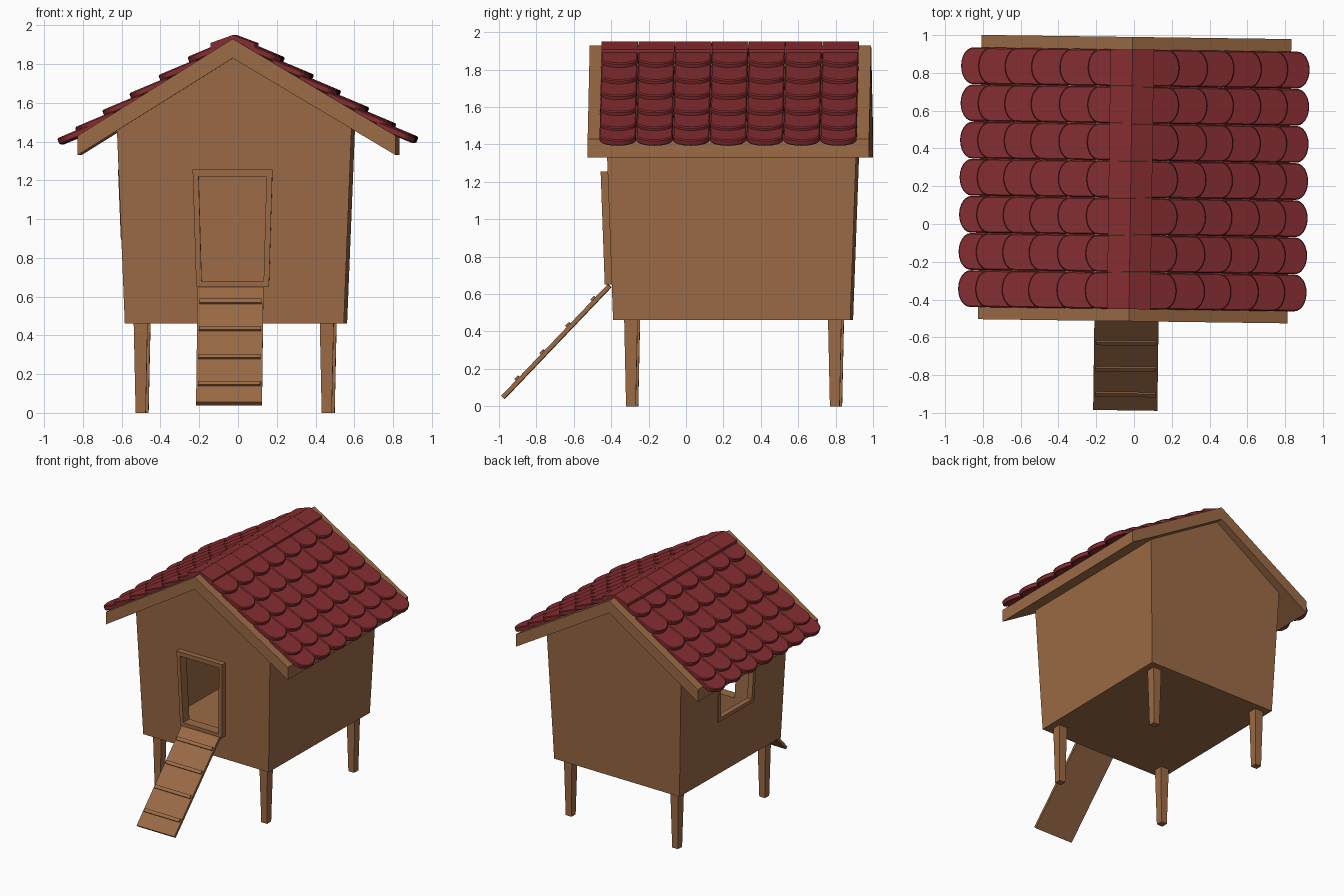
import bpy, bmesh, math
from mathutils import Vector

if "Cube" in bpy.data.objects:
    bpy.data.objects.remove(bpy.data.objects["Cube"])

TURN = -0.0135          # the whole coop sits slightly turned
CX, CY = -0.014, 0.2515  # centre of the house
APEX = -0.02            # ridge position

def material(name, col):
    m = bpy.data.materials.new(name)
    m.diffuse_color = (*col, 1)
    m.use_nodes = True
    m.node_tree.nodes["Principled BSDF"].inputs["Base Color"].default_value = m.diffuse_color
    return m

WOOD = material("warm wood", (0.33, 0.145, 0.06))
RED = material("red clay tile", (0.235, 0.026, 0.03))

def finish(name, bm, mat):
    bmesh.ops.recalc_face_normals(bm, faces=bm.faces)
    me = bpy.data.meshes.new(name)
    bm.to_mesh(me)
    bm.free()
    ob = bpy.data.objects.new(name, me)
    bpy.context.collection.objects.link(ob)
    me.materials.append(mat)
    ob.rotation_euler.z = TURN
    return ob

def loft(bm, a, b):
    """Closed solid between two matching outlines."""
    va, vb = [bm.verts.new(p) for p in a], [bm.verts.new(p) for p in b]
    n = len(a)
    bm.faces.new(va)
    bm.faces.new(vb[::-1])
    for i in range(n):
        j = (i + 1) % n
        bm.faces.new((va[i], va[j], vb[j], vb[i]))

def prism(bm, pts, f, d0, d1):
    loft(bm, [f(p[0], p[1], d0) for p in pts], [f(p[0], p[1], d1) for p in pts])

def ring(bm, outer, inner, f, d0, d1):
    """Four-sided frame with a hole."""
    loops = [[bm.verts.new(f(a, z, d)) for a, z in pts]
             for pts, d in ((outer, d0), (outer, d1), (inner, d1), (inner, d0))]
    for k in range(4):
        p, q = loops[k], loops[(k + 1) % 4]
        for i in range(4):
            j = (i + 1) % 4
            bm.faces.new((p[i], p[j], q[j], q[i]))

# Mappings onto the sloping front wall, the sloping left wall and the xz plane
def front(x, z, d):
    return Vector((x, CY - 0.634 - 0.036 * (z - 0.46) - d, z))

def left(y, z, d):
    return Vector((CX - 0.565 - 0.04 * (z - 0.46) - d, y, z))

def along_y(x, z, y):
    return Vector((x, y, z))

def trapezoid(c, hb, ht, z0, z1):
    return [(c - hb, z0), (c + hb, z0), (c + ht, z1), (c - ht, z1)]

# House shell: outer form, hollowed, with door and window openings
def house(name, t):
    bm = bmesh.new()
    def rect(z):
        hx, hy = 0.565 + 0.04 * (z - 0.46) - t, 0.634 + 0.036 * (z - 0.46) - t
        return [bm.verts.new((CX + a * hx, CY + b * hy, z))
                for a, b in ((-1, -1), (1, -1), (1, 1), (-1, 1))]
    lo, hi = rect(0.46 + t), rect(1.465 - t * 0.6)
    zr = 1.845 - t * 1.2
    hy = 0.634 + 0.036 * (zr - 0.46) - t
    r0, r1 = bm.verts.new((APEX, CY - hy, zr)), bm.verts.new((APEX, CY + hy, zr))
    bm.faces.new(lo)
    for i in range(4):
        j = (i + 1) % 4
        bm.faces.new((lo[i], lo[j], hi[j], hi[i]))
    bm.faces.new((hi[0], hi[1], r0))
    bm.faces.new((hi[2], hi[3], r1))
    bm.faces.new((hi[1], hi[2], r1, r0))
    bm.faces.new((hi[3], hi[0], r0, r1))
    return finish(name, bm, WOOD)

def cutter(name, pts, f):
    bm = bmesh.new()
    prism(bm, pts, f, -0.15, 0.15)
    return finish(name, bm, WOOD)

door_out = trapezoid(-0.022, 0.1875, 0.206, 0.65, 1.255)
door_in = trapezoid(-0.022, 0.16, 0.175, 0.68, 1.22)
win_out = trapezoid(0.21, 0.225, 0.235, 0.895, 1.255)
win_in = trapezoid(0.21, 0.195, 0.205, 0.925, 1.225)

body = house("house_walls", 0.0)
for cut in (house("hollow_cutter", 0.035),
            cutter("door_cutter", door_in, front),
            cutter("window_cutter", win_in, left)):
    mod = body.modifiers.new("cut", 'BOOLEAN')
    mod.operation, mod.object, mod.solver = 'DIFFERENCE', cut, 'EXACT'
    bpy.context.view_layer.update()
    bpy.context.view_layer.objects.active = body
    bpy.ops.object.modifier_apply(modifier=mod.name)
    bpy.data.objects.remove(cut)

# Door and window frames
bm = bmesh.new()
ring(bm, door_out, door_in, front, -0.01, 0.043)
finish("door_frame", bm, WOOD)
bm = bmesh.new()
ring(bm, win_out, win_in, left, -0.01, 0.008)
finish("window_frame", bm, WOOD)

# Legs, tapering downwards
for sx, nx in ((-1, "left"), (1, "right")):
    for sy, ny in ((-1, "front"), (1, "back")):
        c = Vector((-0.018 + sx * 0.48, 0.257 + sy * 0.545, 0))
        quads = [[c + Vector((a * h, b * h, z)) for a, b in ((-1, -1), (1, -1), (1, 1), (-1, 1))]
                 for h, z in ((0.026, 0), (0.036, 0.47))]
        bm = bmesh.new()
        loft(bm, *quads)
        finish(f"{ny}_{nx}_leg", bm, WOOD)

# Ramp with four slats
top, foot = Vector((0, -0.415, 0.65)), Vector((0, -0.985, 0.053))
along = (foot - top).normalized()
out = Vector((0, along.z, -along.y))
def on_ramp(x, s, d):
    return top + along * s + out * d + Vector((x, 0, 0))
length = (foot - top).length
bm = bmesh.new()
prism(bm, trapezoid(-0.033, 0.17, 0.17, 0, length), on_ramp, -0.02, 0.003)
finish("ramp", bm, WOOD)
bm = bmesh.new()
for z in (0.57, 0.43, 0.285, 0.145):
    s = (z - top.z) / along.z
    prism(bm, trapezoid(-0.033, 0.16, 0.16, s - 0.013, s + 0.013), on_ramp, 0, 0.014)
finish("ramp_slats", bm, WOOD)

# Roof deck
bm = bmesh.new()
prism(bm, [(-0.82, 1.33), (APEX, 1.83), (0.82, 1.33), (0.82, 1.43), (APEX, 1.93), (-0.82, 1.43)],
      along_y, -0.515, 0.99)
finish("roof_deck", bm, WOOD)

# Round-ended roof tiles, six courses per side, seven columns
Y0, STEP, TILT = -0.452, 0.1967, math.atan(0.42)
half = STEP / 2 - 0.001
outline = [(-0.215, -half), (-0.07, -half)]
outline += [(-0.07 + 0.07 * math.sin(a), -half * math.cos(a))
            for a in (math.pi * k / 12 for k in range(1, 12))]
outline += [(-0.07, half), (-0.215, half)]
tips = {-1: (0.922, 0.83, 0.69, 0.55, 0.40, 0.25), 1: (0.914, 0.80, 0.66, 0.515, 0.375, 0.225)}
bm = bmesh.new()
for side, xs in tips.items():
    slope = 0.5 / (0.82 + side * -APEX)
    u = Vector((side * math.cos(TILT), 0, -math.sin(TILT)))
    n = Vector((side * math.sin(TILT), 0, math.cos(TILT)))
    for x in xs:
        z = 1.93 - slope * abs(side * x - APEX) + 0.033
        for row in range(7):
            o = Vector((side * x, Y0 + (row + 0.5) * STEP, z))
            prism(bm, outline, lambda p, v, d: o + u * p + n * d + Vector((0, v, 0)), -0.018, 0.018)
tiles = finish("roof_tiles", bm, RED)
bev = tiles.modifiers.new("soft edge", 'BEVEL')
bev.width, bev.segments, bev.limit_method, bev.angle_limit = 0.006, 1, 'ANGLE', math.radians(50)

# Ridge caps
bm = bmesh.new()
for row in range(7):
    y = Y0 + row * STEP
    prism(bm, [(-0.137, 1.878), (APEX, 1.92), (0.093, 1.878),
               (0.093, 1.908), (APEX, 1.95), (-0.137, 1.908)], along_y, y + 0.001, y + STEP - 0.001)
finish("ridge_caps", bm, RED)
